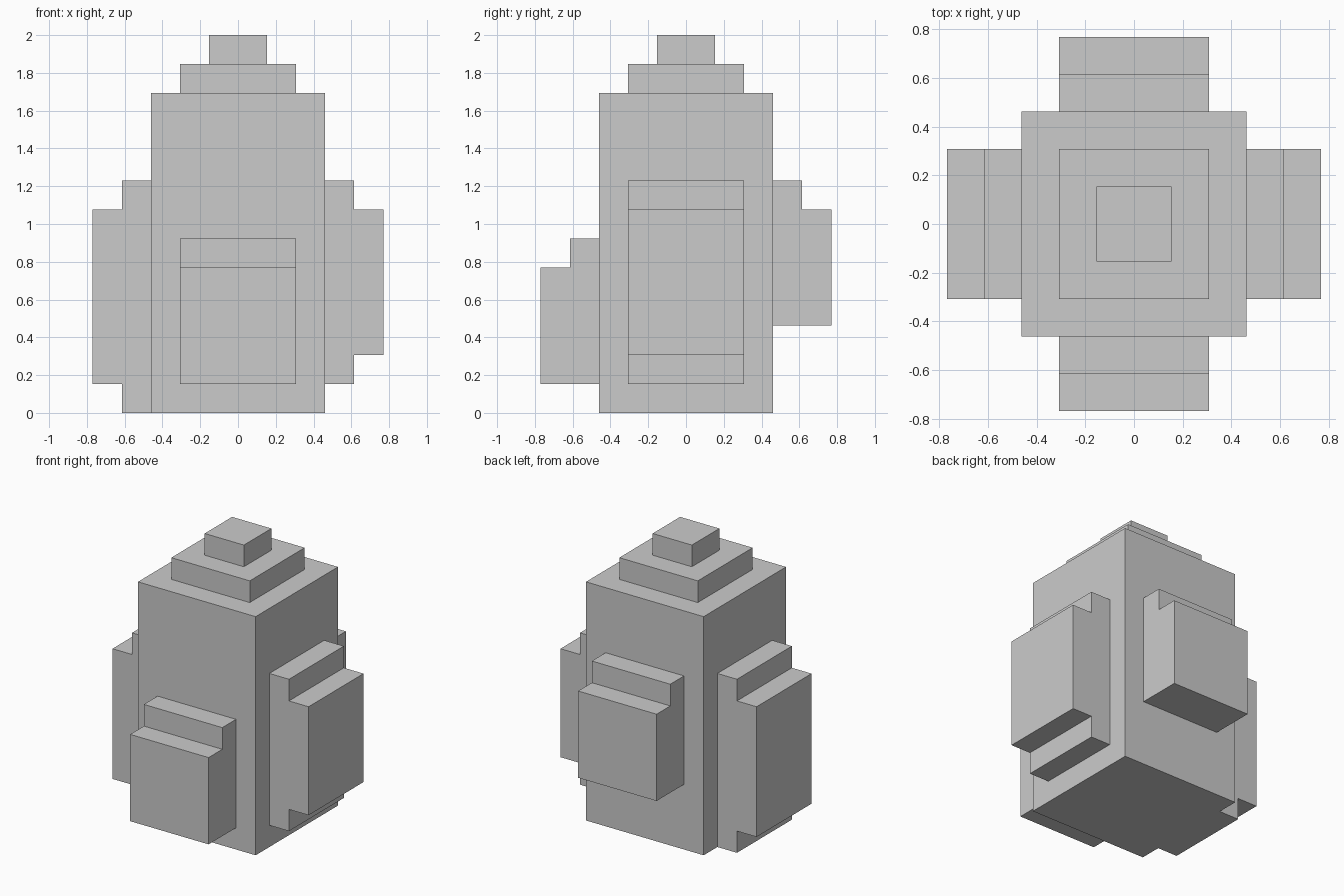
import bpy, bmesh
from math import radians
from mathutils import Matrix

if "Cube" in bpy.data.objects:
    bpy.data.objects.remove(bpy.data.objects["Cube"])

U = 2 / 13  # one grid step of the blocky design


def finish(name, bm, matrix=Matrix.Identity(4)):
    bm.transform(Matrix.Scale(U, 4) @ matrix)
    bmesh.ops.recalc_face_normals(bm, faces=bm.faces)
    mesh = bpy.data.meshes.new(name)
    bm.to_mesh(mesh)
    bm.free()
    obj = bpy.data.objects.new(name, mesh)
    bpy.context.collection.objects.link(obj)
    return obj


def stepped_tower(name, profile):
    """Square rings (half width, height) joined into one closed tower."""
    bm = bmesh.new()
    rings = [[bm.verts.new((sx * r, sy * r, z))
              for sx, sy in ((-1, -1), (1, -1), (1, 1), (-1, 1))]
             for r, z in profile]
    for low, high in zip(rings, rings[1:]):
        for i in range(4):
            j = (i + 1) % 4
            bm.faces.new((low[i], low[j], high[j], high[i]))
    bm.faces.new(rings[0])
    bm.faces.new(rings[-1])
    return finish(name, bm)


def side_panel(name, angle, inner, outer):
    """Stepped profile with two layers, extruded sideways and turned about z."""
    (a0, a1), (b0, b1) = inner, outer
    points = [(3, a0), (4, a0), (4, b0), (5, b0), (5, b1), (4, b1), (4, a1), (3, a1)]
    if a0 == b0:  # flat underside
        points = [points[0]] + points[3:]
    bm = bmesh.new()
    face = bm.faces.new([bm.verts.new((x, -2, z)) for x, z in points])
    new = bmesh.ops.extrude_face_region(bm, geom=[face], use_keep_orig=True)["geom"]
    bmesh.ops.translate(bm, vec=(0, 4, 0),
                        verts=[v for v in new if isinstance(v, bmesh.types.BMVert)])
    return finish(name, bm, Matrix.Rotation(radians(angle), 4, "Z"))


# Main body with its two stepped top tiers
stepped_tower("body", [(3, 0), (3, 11), (2, 11), (2, 12), (1, 12), (1, 13)])

# Stepped panels on the four sides, each at its own height
side_panel("right_panel", 0, (1, 8), (2, 7))
side_panel("back_panel", 90, (3, 8), (3, 7))
side_panel("left_panel", 180, (0, 8), (1, 7))
side_panel("front_panel", 270, (1, 6), (1, 5))
